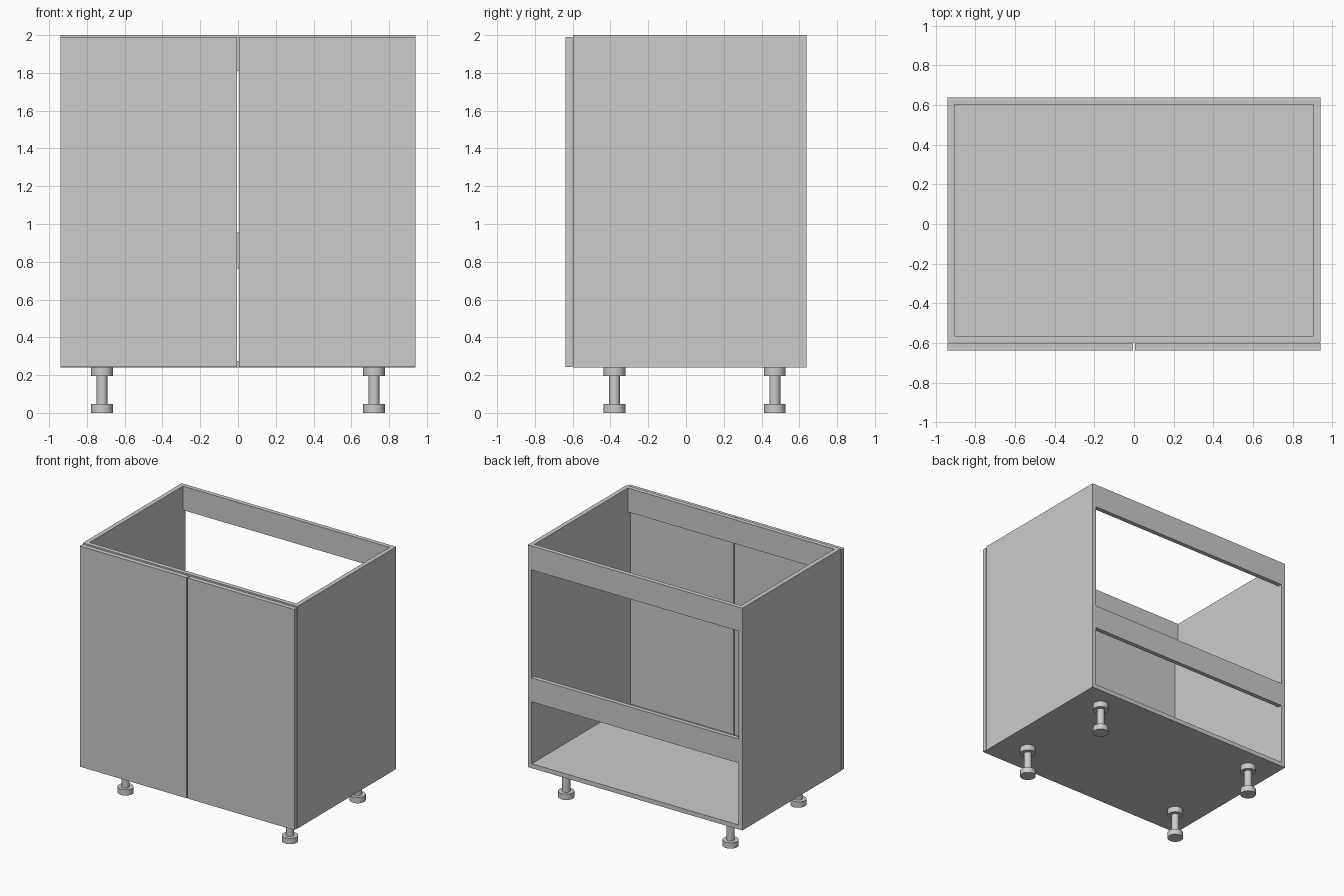
import bpy, bmesh, math

if "Cube" in bpy.data.objects:
    bpy.data.objects.remove(bpy.data.objects["Cube"])

T = 0.035                      # panel thickness
W, Y0, Y1 = 0.94, -0.599, 0.638  # carcass half width, front and back
Z0, Z1 = 0.24, 2.0
RAIL = 0.19


def box(name, lo, hi):
    bm = bmesh.new()
    bmesh.ops.create_cube(bm, size=1)
    for v in bm.verts:
        v.co = [lo[i] + (v.co[i] + 0.5) * (hi[i] - lo[i]) for i in range(3)]
    me = bpy.data.meshes.new(name)
    bm.to_mesh(me)
    bm.free()
    ob = bpy.data.objects.new(name, me)
    bpy.context.collection.objects.link(ob)
    return ob


def cut(target, lo, hi):
    cutter = box("opening_cutter", lo, hi)
    cutter.hide_render = True
    mod = target.modifiers.new("opening", 'BOOLEAN')
    mod.operation = 'DIFFERENCE'
    mod.solver = 'EXACT'
    mod.object = cutter
    bpy.context.view_layer.objects.active = target
    bpy.ops.object.modifier_apply(modifier=mod.name)
    bpy.data.objects.remove(cutter, do_unlink=True)


def leg(name, x, y):
    # turned profile: foot pad, stem, mounting cap
    profile = [(0.058, 0), (0.058, 0.046), (0.029, 0.046),
               (0.029, 0.194), (0.058, 0.194), (0.058, Z0)]
    n = 32
    bm = bmesh.new()
    rings = [[bm.verts.new((x + r * math.cos(2 * math.pi * i / n),
                            y + r * math.sin(2 * math.pi * i / n), z))
              for i in range(n)] for r, z in profile]
    for a, b in zip(rings, rings[1:]):
        for i in range(n):
            j = (i + 1) % n
            bm.faces.new((a[i], a[j], b[j], b[i]))
    bm.faces.new(rings[0][::-1])
    bm.faces.new(rings[-1])
    me = bpy.data.meshes.new(name)
    bm.to_mesh(me)
    bm.free()
    ob = bpy.data.objects.new(name, me)
    bpy.context.collection.objects.link(ob)
    bpy.ops.object.select_all(action='DESELECT')
    ob.select_set(True)
    bpy.context.view_layer.objects.active = ob
    bpy.ops.object.shade_smooth_by_angle(angle=math.radians(30))


# Carcass: hollow, open at the top
xi, floor = W - T, Z0 + T
body = box("cabinet_body", (-W, Y0, Z0), (W, Y1, Z1))
cut(body, (-xi, Y0 + T, floor), (xi, Y1 - T, Z1 + 0.2))
# Front opening below the top rail
cut(body, (-xi, Y0 - 0.1, floor), (xi, Y0 + 0.1, Z1 - RAIL))
# Back openings above and below the middle rail
cut(body, (-xi, Y1 - 0.1, floor), (xi, Y1 + 0.1, 0.765))
cut(body, (-xi, Y1 - 0.1, 0.955), (xi, Y1 + 0.1, Z1 - RAIL))

# Doors
for side, a, b in (("left", -W, -0.004), ("right", 0.004, W)):
    box(side + "_door", (a, -0.638, 0.243), (b, -0.602, 1.99))

# Legs
for side, x in (("left", -0.72), ("right", 0.72)):
    for end, y in (("front", -0.378), ("back", 0.47)):
        leg(f"{end}_{side}_leg", x, y)
